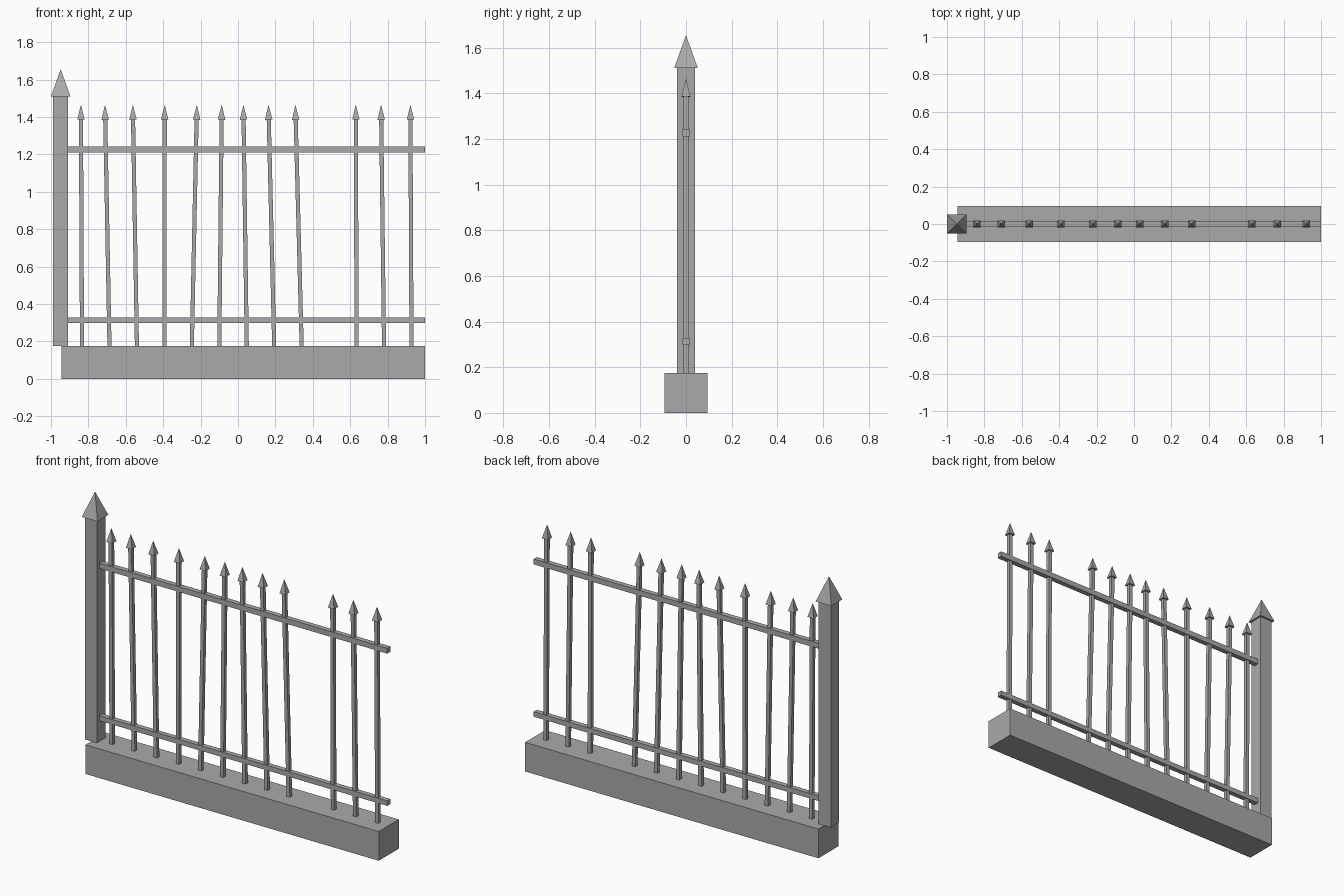
import bpy
import bmesh
from math import atan2
from mathutils import Matrix, Vector

cube = bpy.data.objects.get("Cube")
if cube:
    bpy.data.objects.remove(cube, do_unlink=True)

grey = bpy.data.materials.new("stone_grey")
grey.use_nodes = True
colour = (0.4, 0.4, 0.4, 1)
grey.diffuse_color = colour
grey.node_tree.nodes["Principled BSDF"].inputs["Base Color"].default_value = colour


def add_box(bm, lo, hi):
    lo, hi = Vector(lo), Vector(hi)
    matrix = Matrix.Translation((lo + hi) / 2) @ Matrix.Diagonal((*(hi - lo), 1))
    bmesh.ops.create_cube(bm, size=1, matrix=matrix)


def add_pyramid(bm, half, z0, z1):
    # Four-sided spike with its edges square to the axes
    base = [bm.verts.new((sx * half, sy * half, z0))
            for sx, sy in ((-1, -1), (1, -1), (1, 1), (-1, 1))]
    tip = bm.verts.new((0, 0, z1))
    bm.faces.new(base[::-1])
    for i in range(4):
        bm.faces.new((base[i], base[(i + 1) % 4], tip))


def finish(bm, name):
    mesh = bpy.data.meshes.new(name)
    bm.to_mesh(mesh)
    bm.free()
    mesh.materials.append(grey)
    obj = bpy.data.objects.new(name, mesh)
    bpy.context.collection.objects.link(obj)
    return obj


def box(name, lo, hi):
    bm = bmesh.new()
    add_box(bm, lo, hi)
    return finish(bm, name)


BASE_TOP = 0.175

# Plinth and the two horizontal rails
box("plinth", (-0.945, -0.095, 0), (1, 0.095, BASE_TOP))
box("lower_rail", (-0.91, -0.015, 0.298), (1, 0.015, 0.328))
box("upper_rail", (-0.91, -0.015, 1.211), (1, 0.015, 1.243))

# End post with pointed cap
box("post", (-0.988, -0.04, BASE_TOP), (-0.908, 0.04, 1.51))
bm = bmesh.new()
add_pyramid(bm, 0.052, 1.51, 1.655)
finish(bm, "post_cap").location.x = -0.948

# Evenly spaced bars, each leaning by its own amount; one is missing
leans = [-0.006, -0.024, -0.022, 0.002, 0.027, 0.013,
         -0.018, -0.031, -0.034, None, -0.004, -0.016, -0.006]
for i, lean in enumerate(leans):
    if lean is None:
        continue
    bm = bmesh.new()
    add_box(bm, (-0.011, -0.011, 0), (0.011, 0.011, 1.215))
    add_pyramid(bm, 0.02, 1.21, 1.29)
    bar = finish(bm, f"spear_bar_{i + 1}")
    bar.location = (-0.834 + 0.1468 * i, 0, BASE_TOP)
    bar.rotation_euler.y = atan2(lean, 1.29)
